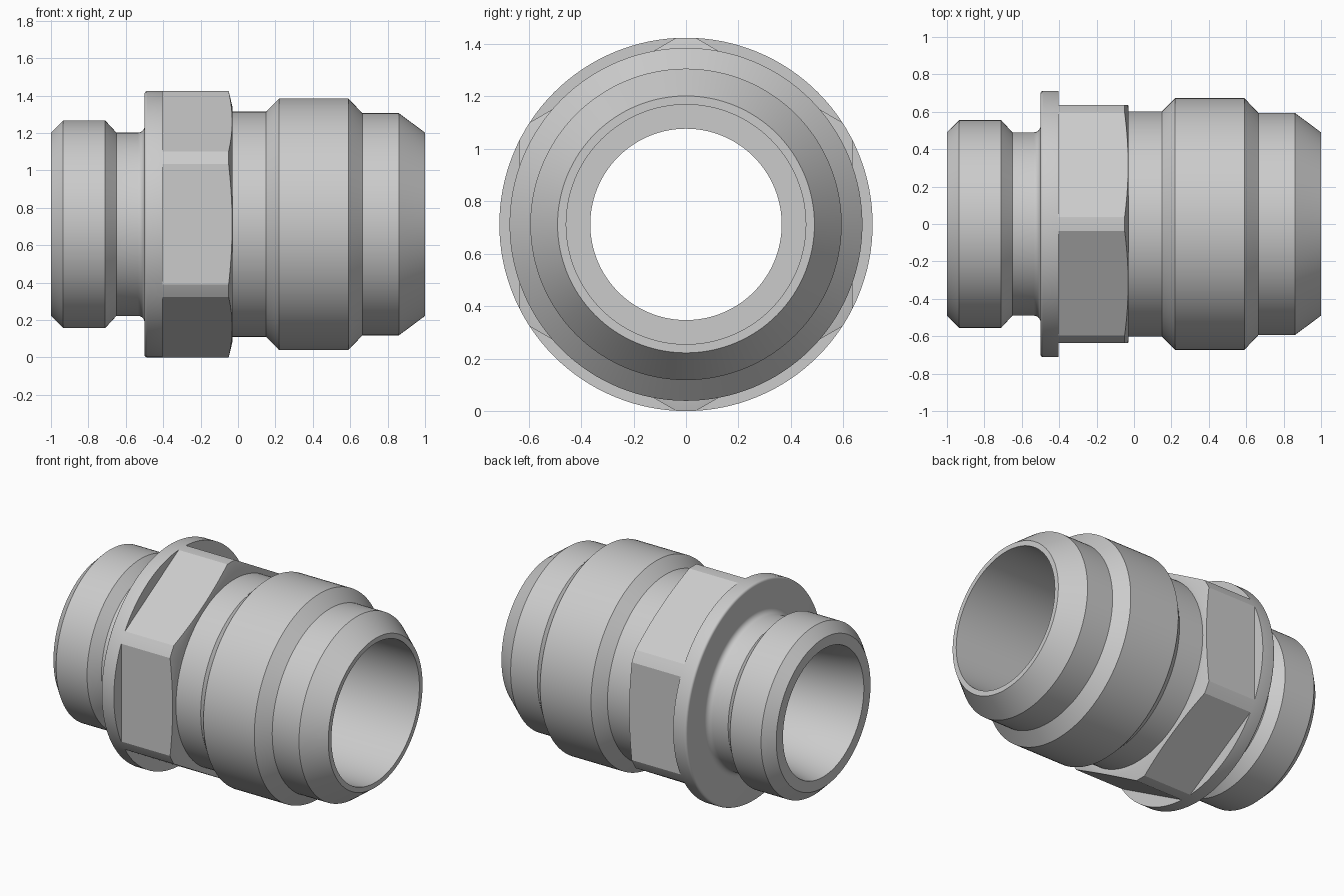
import bpy, bmesh, math
from mathutils import Matrix, Vector

if "Cube" in bpy.data.objects:
    bpy.data.objects.remove(bpy.data.objects["Cube"])

AXIS_Z = 0.712
SEGMENTS = 128


def new_object(name, bm):
    bmesh.ops.recalc_face_normals(bm, faces=bm.faces)
    mesh = bpy.data.meshes.new(name)
    bm.to_mesh(mesh)
    bm.free()
    obj = bpy.data.objects.new(name, mesh)
    bpy.context.collection.objects.link(obj)
    obj.location.z = AXIS_Z
    return obj


def revolve(name, profile):
    """Turn a closed (x, radius) profile about the x axis."""
    bm = bmesh.new()
    rings = []
    for i in range(SEGMENTS):
        a = 2 * math.pi * i / SEGMENTS
        rings.append([bm.verts.new((x, r * math.cos(a), r * math.sin(a))) for x, r in profile])
    n = len(profile)
    for i in range(SEGMENTS):
        p, q = rings[i], rings[(i + 1) % SEGMENTS]
        for j in range(n):
            k = (j + 1) % n
            bm.faces.new((p[j], p[k], q[k], q[j]))
    return new_object(name, bm)


def arc(cx, cr, radius, start, end, steps=6):
    angles = [math.radians(start + (end - start) * i / steps) for i in range(steps + 1)]
    return [(cx + radius * math.cos(a), cr + radius * math.sin(a)) for a in angles]


# Outer profile: left spigot, fillet, flange, hex blank, neck, right barrel and nose
outer = [(-1, 0.49), (-0.935, 0.555), (-0.71, 0.555), (-0.65, 0.49)]
outer += arc(-0.535, 0.525, 0.035, -90, 0)
outer += arc(-0.485, 0.697, 0.015, 180, 90, 4)
outer += [(-0.405, 0.712), (-0.05, 0.712), (-0.03, 0.63), (-0.03, 0.602),
          (0.15, 0.602), (0.22, 0.673), (0.59, 0.673), (0.665, 0.594),
          (0.86, 0.594), (1, 0.49)]
# Bore: wide socket from the right, step, then a smooth flare to the left mouth
bore = [(1, 0.457), (0.1, 0.457), (0.1, 0.365)]
for i in range(9):
    t = i / 8
    bore.append((-0.5 - 0.5 * t, 0.365 + 0.055 * t * t))
body = revolve("fitting_body", outer + bore)

# Six blocks that mill the wrench flats
bm = bmesh.new()
for i in range(6):
    turn = Matrix.Rotation(math.radians(60 * i), 4, 'X')
    place = Matrix.Translation(Vector((-0.1525, 0.735, 0))) @ Matrix.Diagonal((0.505, 0.2, 0.7, 1))
    bmesh.ops.create_cube(bm, size=1, matrix=turn @ place)
cutter = new_object("wrench_flat_cutter", bm)
cutter.hide_render = True

bpy.context.view_layer.objects.active = body
body.select_set(True)
mod = body.modifiers.new("wrench_flats", 'BOOLEAN')
mod.operation = 'DIFFERENCE'
mod.solver = 'EXACT'
mod.object = cutter
bpy.ops.object.modifier_apply(modifier=mod.name)
bpy.data.objects.remove(cutter)

bpy.ops.object.shade_smooth_by_angle(angle=math.radians(25))
